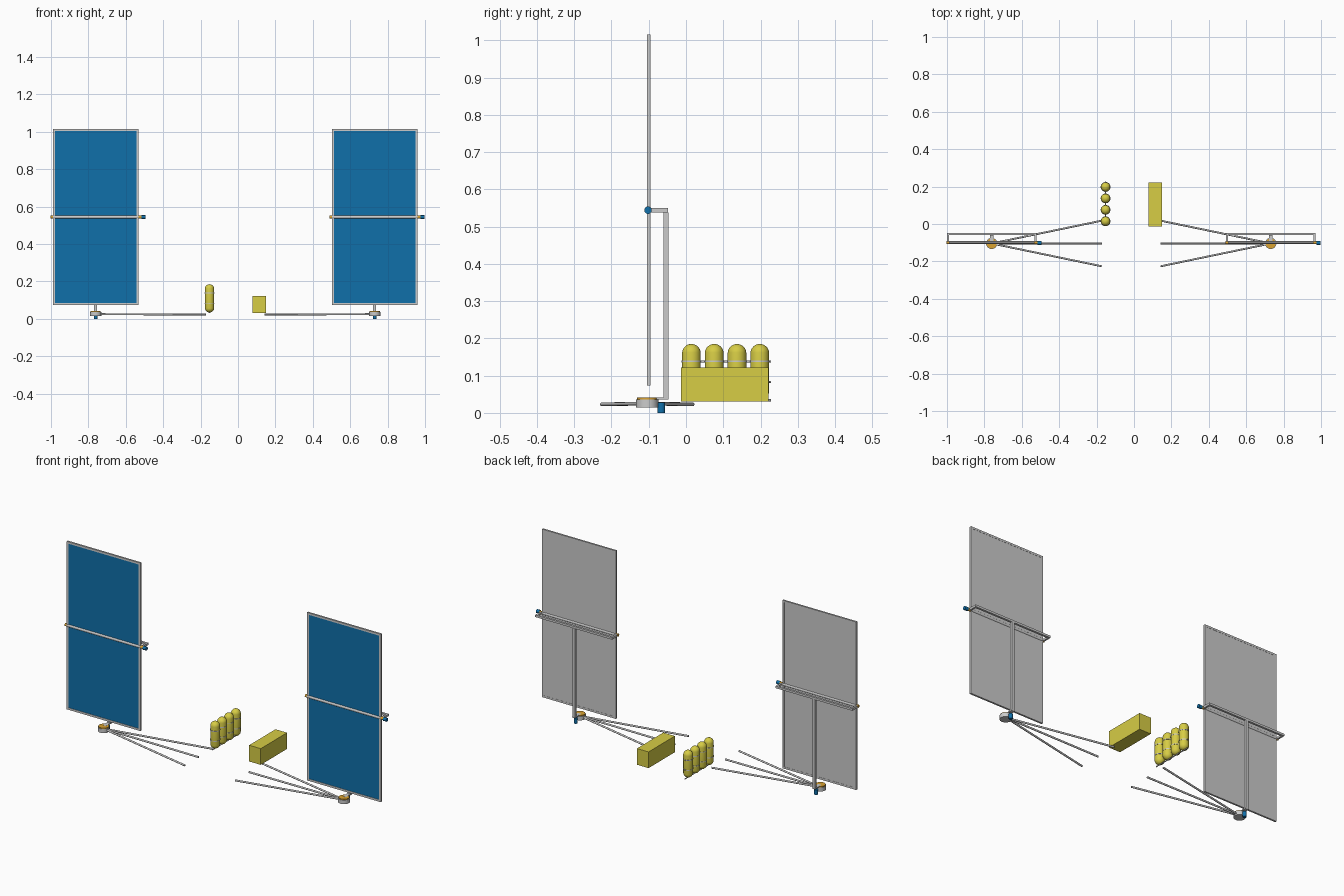
import bpy
from mathutils import Vector

if "Cube" in bpy.data.objects:
    bpy.data.objects.remove(bpy.data.objects["Cube"])


def material(name, rgb):
    m = bpy.data.materials.new(name)
    m.diffuse_color = (*rgb, 1)
    m.use_nodes = True
    m.node_tree.nodes["Principled BSDF"].inputs["Base Color"].default_value = m.diffuse_color
    return m


BLUE = material("blue", (0.005, 0.16, 0.40))
YELLOW = material("yellow", (0.68, 0.61, 0.06))
ORANGE = material("orange", (0.70, 0.36, 0.03))


def finish(name, mat, smooth=False):
    o = bpy.context.object
    o.name = name
    if mat:
        o.data.materials.append(mat)
    if smooth:
        bpy.ops.object.shade_smooth_by_angle()
    return o


def box(name, lo, hi, mat=None):
    lo, hi = Vector(lo), Vector(hi)
    bpy.ops.mesh.primitive_cube_add(size=1, location=(lo + hi) / 2)
    o = finish(name, mat)
    for v in o.data.vertices:
        v.co *= hi - lo
    return o


def rod(name, a, b, r, mat=None, sides=24):
    a, b = Vector(a), Vector(b)
    d = b - a
    bpy.ops.mesh.primitive_cylinder_add(
        vertices=sides, radius=r, depth=d.length, location=(a + b) / 2,
        rotation=d.to_track_quat('Z', 'Y').to_euler())
    return finish(name, mat, True)


def capsule(name, x, y, z0, z1, r, mat):
    # sphere whose halves are pulled apart
    bpy.ops.mesh.primitive_uv_sphere_add(segments=32, ring_count=17, radius=r,
                                         location=(x, y, (z0 + z1) / 2))
    o = finish(name, mat, True)
    h = (z1 - z0) / 2 - r
    for v in o.data.vertices:
        v.co.z += h if v.co.z > 0 else -h


PY = -0.10   # panel plane
RY = -0.054  # rear rail and mast
SZ = 0.544   # tilt axis height


def array_wing(tag, cx, tip_x):
    # solar panel: grey backing, blue face, raised frame
    x0, x1, z0, z1, w = cx - 0.229, cx + 0.229, 0.073, 1.016, 0.011
    box("panel_back_" + tag, (x0 + w, PY - .001, z0 + w), (x1 - w, PY + .004, z1 - w))
    box("panel_cells_" + tag, (x0 + w, PY - .003, z0 + w), (x1 - w, PY - .001, z1 - w), BLUE)
    for n, a, b in (("left", x0, x0 + w), ("right", x1 - w, x1)):
        box(f"frame_{n}_{tag}", (a, PY - .005, z0), (b, PY + .005, z1))
    for n, a, b in (("bottom", z0, z0 + w), ("top", z1 - w, z1)):
        box(f"frame_{n}_{tag}", (x0 + w, PY - .005, a), (x1 - w, PY + .005, b))

    # tilt shaft with bearings and motor
    rod("tilt_shaft_" + tag, (x0, PY, SZ), (x1, PY, SZ), 0.008)
    rod("bearing_left_" + tag, (cx - .241, PY, SZ), (x0, PY, SZ), 0.008, ORANGE)
    rod("bearing_right_" + tag, (x1, PY, SZ), (cx + .247, PY, SZ), 0.008, ORANGE)
    rod("tilt_motor_" + tag, (cx + .246, PY - .002, SZ), (cx + .266, PY - .002, SZ), 0.010, BLUE)

    # yoke behind the panel
    box("yoke_rail_" + tag, (cx - .239, RY - .006, SZ - .006), (cx + .239, RY + .006, SZ + .006))
    for n, s in (("left", -1), ("right", 1)):
        x = cx + s * .234
        box(f"yoke_arm_{n}_{tag}", (x - .005, PY, SZ - .006), (x + .005, RY - .006, SZ + .006))

    # mast and its foot
    box("mast_" + tag, (cx - .008, RY - .007, .036), (cx + .008, RY + .007, SZ - .006))
    box("mast_foot_" + tag, (cx - .010, PY, .036), (cx + .010, RY + .007, .0415))

    # turntable and motor
    hy = -0.104
    rod("hub_" + tag, (cx, hy, .014), (cx, hy, .036), 0.030, None, 32)
    rod("turntable_" + tag, (cx, hy, .036), (cx, hy, .041), 0.027, ORANGE, 32)
    rod("turn_motor_" + tag, (cx, -.066, 0), (cx, -.066, .028), 0.010, BLUE)

    # three spread struts
    for i, dy in enumerate((-.122, 0, .122)):
        rod(f"strut_{i}_{tag}", (cx, hy, .025), (tip_x, hy + dy, .023), 0.005, None, 16)


array_wing("left", -0.761, -0.172)
array_wing("right", 0.731, 0.142)

# equipment case
box("equipment_case", (0.078, -0.013, 0.031), (0.150, 0.221, 0.122), YELLOW)

# bottle rack
TX = -0.152
for i in range(4):
    y = 0.0145 + i * 0.0612
    capsule(f"bottle_{i}", TX, y, 0.034, 0.185, 0.025, YELLOW)
    for z in (0.083, 0.138):
        rod(f"bottle_band_{i}", (TX, y, z - .002), (TX, y, z + .002), 0.0262, None, 32)
for z in (0.034, 0.083, 0.138):
    rod("rack_rail", (TX, -0.012, z), (TX, 0.228, z), 0.003, None, 12)
